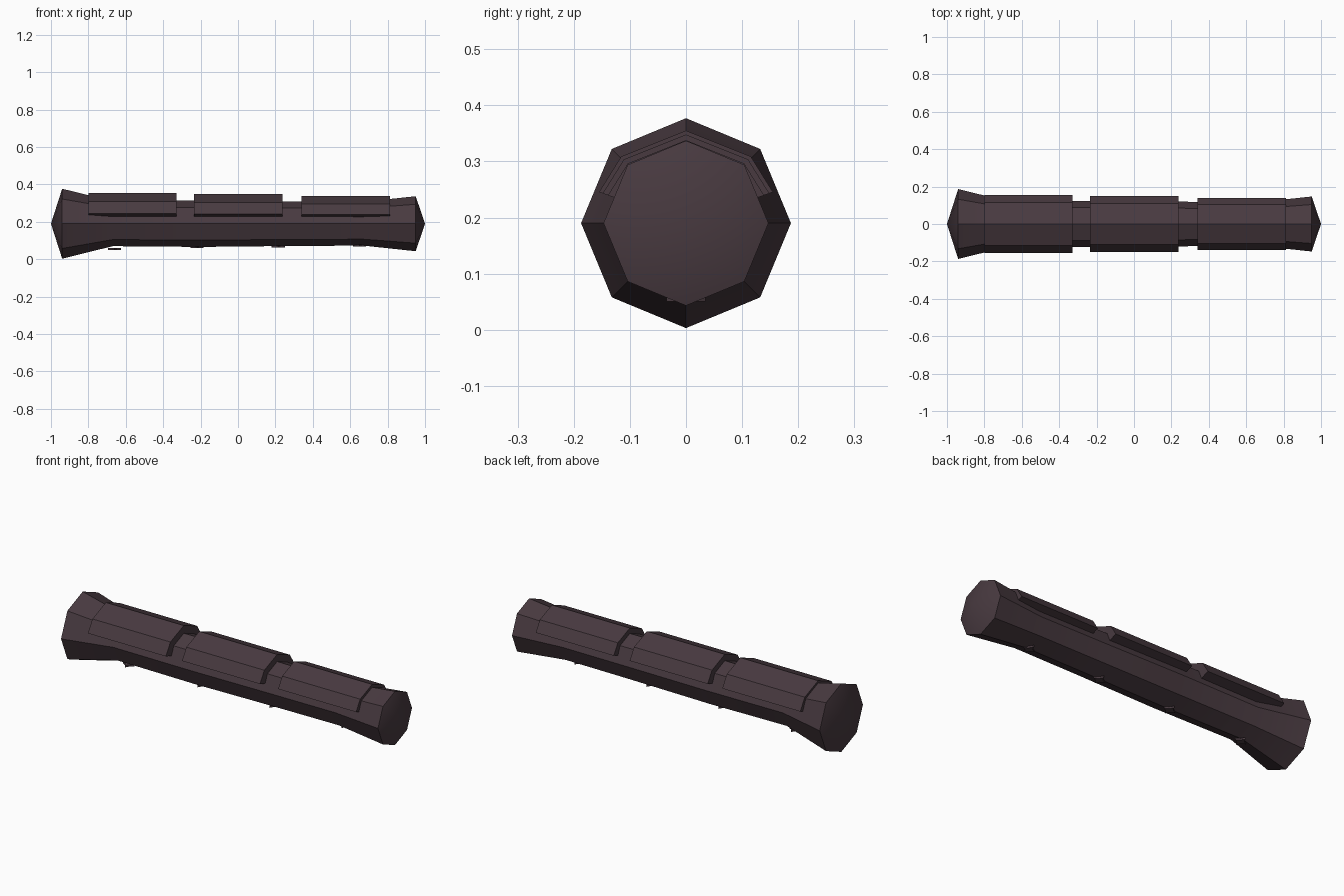
import bpy, bmesh, math

cube = bpy.data.objects.get("Cube")
if cube:
    bpy.data.objects.remove(cube)

CENTRE = 0.19  # height of the log axis

bark = bpy.data.materials.new("dark bark")
bark.use_nodes = True
colour = (0.065, 0.042, 0.051, 1)
bark.diffuse_color = colour
node = bark.node_tree.nodes["Principled BSDF"]
node.inputs["Base Color"].default_value = colour
node.inputs["Roughness"].default_value = 0.9


def finish(name, bm, smooth=False):
    bmesh.ops.recalc_face_normals(bm, faces=bm.faces)
    mesh = bpy.data.meshes.new(name)
    bm.to_mesh(mesh)
    bm.free()
    mesh.materials.append(bark)
    obj = bpy.data.objects.new(name, mesh)
    bpy.context.collection.objects.link(obj)
    if smooth:
        bpy.ops.object.select_all(action="DESELECT")
        obj.select_set(True)
        bpy.context.view_layer.objects.active = obj
        bpy.ops.object.shade_smooth_by_angle(angle=math.radians(30))
    return obj


def prism(name, outline, offset):
    """Extrude a closed outline of 3D points along an offset."""
    bm = bmesh.new()
    face = bm.faces.new([bm.verts.new(p) for p in outline])
    top = bmesh.ops.extrude_face_region(bm, geom=[face], use_keep_orig=True)
    moved = [v for v in top["geom"] if isinstance(v, bmesh.types.BMVert)]
    bmesh.ops.translate(bm, verts=moved, vec=offset)
    return finish(name, bm)


# Log: eight-sided rings along x, flared ends closed by shallow cones
bm = bmesh.new()
profile = [(-0.94, 0.187), (-0.67, 0.12), (-0.2, 0.124),
           (0.28, 0.119), (0.67, 0.117), (0.95, 0.147)]
rings = []
for x, r in profile:
    angles = [math.tau * i / 8 for i in range(8)]
    rings.append([bm.verts.new((x, r * math.cos(a), CENTRE + r * math.sin(a)))
                  for a in angles])
for a, b in zip(rings, rings[1:]):
    for i in range(8):
        j = (i + 1) % 8
        bm.faces.new((a[i], a[j], b[j], b[i]))
for ring, x in ((rings[0], -1), (rings[-1], 1)):
    tip = bm.verts.new((x, 0, CENTRE))
    for i in range(8):
        bm.faces.new((ring[i], ring[(i + 1) % 8], tip))
finish("log", bm, smooth=True)

# Raised bark panels over the upper half
panels = [(-0.80, 0.165), (-0.235, 0.158), (0.34, 0.148)]
for n, (x, s) in enumerate(panels, 1):
    half = [(0.70 * s, 0.72 * s), (0.94 * s, 0.335 * s), (0.095, 0.035)]
    section = [(0, s)] + half + [(-y, z) for y, z in reversed(half)]
    prism(f"bark_panel_{n}", [(x, y, CENTRE + z) for y, z in section], (0.472, 0, 0))

# Small flat star-shaped studs below the log
studs = [(-0.66, 0.05), (-0.22, 0.059), (0.215, 0.063), (0.65, 0.069)]
for n, (x, z) in enumerate(studs, 1):
    outline = []
    for i in range(8):
        r = 0.018 if i % 2 else 0.035
        a = math.tau * i / 8
        outline.append((x + r * math.cos(a), r * math.sin(a), z))
    prism(f"stud_{n}", outline, (0, 0, 0.01))
